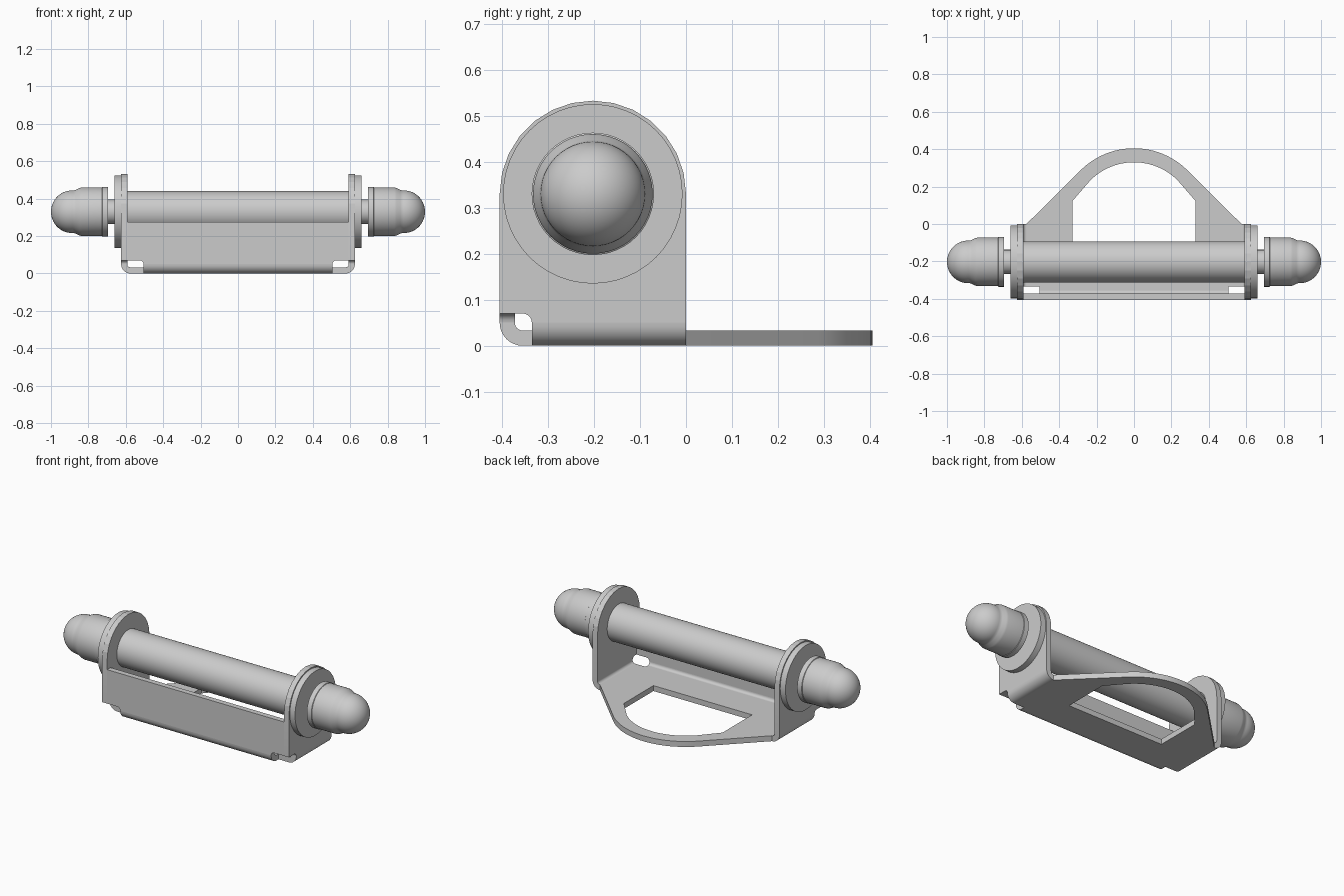
import bpy, bmesh
from math import sin, cos, pi, radians

if "Cube" in bpy.data.objects:
    bpy.data.objects.remove(bpy.data.objects["Cube"])

T = 0.033                 # sheet thickness
W, D = 0.625, 0.405       # half width and depth of the bracket
R = 0.05                  # outer bend radius
AY, AZ = -0.2025, 0.33    # roller axis


def arc(cx, cy, r, a0, a1, n):
    return [(cx + r * cos(radians(a0 + (a1 - a0) * i / n)),
             cy + r * sin(radians(a0 + (a1 - a0) * i / n))) for i in range(n + 1)]


def finish(name, bm, mirror, angle=30):
    bmesh.ops.recalc_face_normals(bm, faces=bm.faces)
    if mirror:            # open the centre seam so both halves join cleanly
        seam = [f for f in bm.faces if all(abs(v.co.x) < 1e-5 for v in f.verts)]
        bmesh.ops.delete(bm, geom=seam, context='FACES')
    me = bpy.data.meshes.new(name)
    bm.to_mesh(me)
    bm.free()
    ob = bpy.data.objects.new(name, me)
    bpy.context.collection.objects.link(ob)
    bpy.ops.object.select_all(action='DESELECT')
    ob.select_set(True)
    bpy.context.view_layer.objects.active = ob
    bpy.ops.object.shade_smooth_by_angle(angle=radians(angle))
    if mirror:
        ob.modifiers.new("mirror", 'MIRROR').use_axis[0] = True
    return ob


def prism(name, pts, place, d0, d1, angle=30):
    """Extrude a 2D outline from depth d0 to d1, mirrored across x."""
    bm = bmesh.new()
    a = [bm.verts.new(place(u, v, d0)) for u, v in pts]
    b = [bm.verts.new(place(u, v, d1)) for u, v in pts]
    bm.faces.new(a)
    bm.faces.new(b[::-1])
    n = len(pts)
    for i in range(n):
        bm.faces.new((a[i], a[(i + 1) % n], b[(i + 1) % n], b[i]))
    return finish(name, bm, True, angle)


def lathe(name, profile, mirror=True, n=48):
    """Revolve (x, radius) points around the roller axis."""
    bm = bmesh.new()
    rings = []
    for x, r in profile:
        if r < 1e-5:
            rings.append([bm.verts.new((x, AY, AZ))] * n)
        else:
            rings.append([bm.verts.new((x, AY + r * cos(2 * pi * i / n),
                                        AZ + r * sin(2 * pi * i / n))) for i in range(n)])
    for p, q in zip(rings, rings[1:]):
        for i in range(n):
            j = (i + 1) % n
            bm.faces.new(list(dict.fromkeys((p[i], p[j], q[j], q[i]))))
    return finish(name, bm, mirror)


def xy(u, v, d): return (u, v, d)
def yz(u, v, d): return (d, u, v)
def xz(u, v, d): return (u, d, v)


# base plate with arched handle and its opening (right half)
base = [(0, -D + R), (0.505, -D + R), (0.505, -0.335), (W - R, -0.335), (W - R, 0)]
base += arc(0, 0, D, 45, 90, 12)
base += arc(0, 0, 0.33, 90, 45, 12)
base += [(0.33, 0.122), (0.33, -0.16), (0, -0.16)]
prism("base_plate", base, xy, 0, T)

# round-topped side ears with relief notch at the front corner
ear = [(0, R)] + arc(AY, AZ, D / 2, 0, 180, 14)
ear += [(-D, 0.07)] + arc(-0.355, 0.05, 0.02, 90, 0, 5)
prism("side_ear", ear, yz, W - T, W, 10)

# front plate
front = [(0, R)] + arc(0.525, 0.05, 0.02, 180, 90, 5)
front += [(W - T, 0.07), (W - T, 0.275), (0, 0.275)]
prism("front_plate", front, xz, -D, -D + T)

# rounded sheet bends
side_bend = arc(W - R, R, R, -90, 0, 8) + arc(W - R, R, R - T, 0, -90, 8)
prism("side_bend", side_bend, xz, -0.335, 0)
front_bend = arc(-D + R, R, R, 180, 270, 8) + arc(-D + R, R, R - T, 270, 180, 8)
prism("front_bend", front_bend, yz, 0, 0.505)

# roller, axle necks and washers
E = W - T
lathe("roller", [(-E, 0), (-E, 0.11), (E, 0.11), (E, 0)], mirror=False)
lathe("axle_neck", [(E, 0), (E, 0.065), (0.70, 0.065), (0.70, 0)])
lathe("washer", [(W, 0), (W, 0.195), (0.66, 0.195), (0.66, 0)])

# domed end caps
cap = [(0.695, 0), (0.695, 0.133), (0.725, 0.133), (0.727, 0.130), (0.836, 0.130),
       (0.848, 0.127), (0.868, 0.117), (0.878, 0.114)]
cap += arc(0.886, 0, 0.114, 90, 0, 14)
lathe("end_cap", cap)
